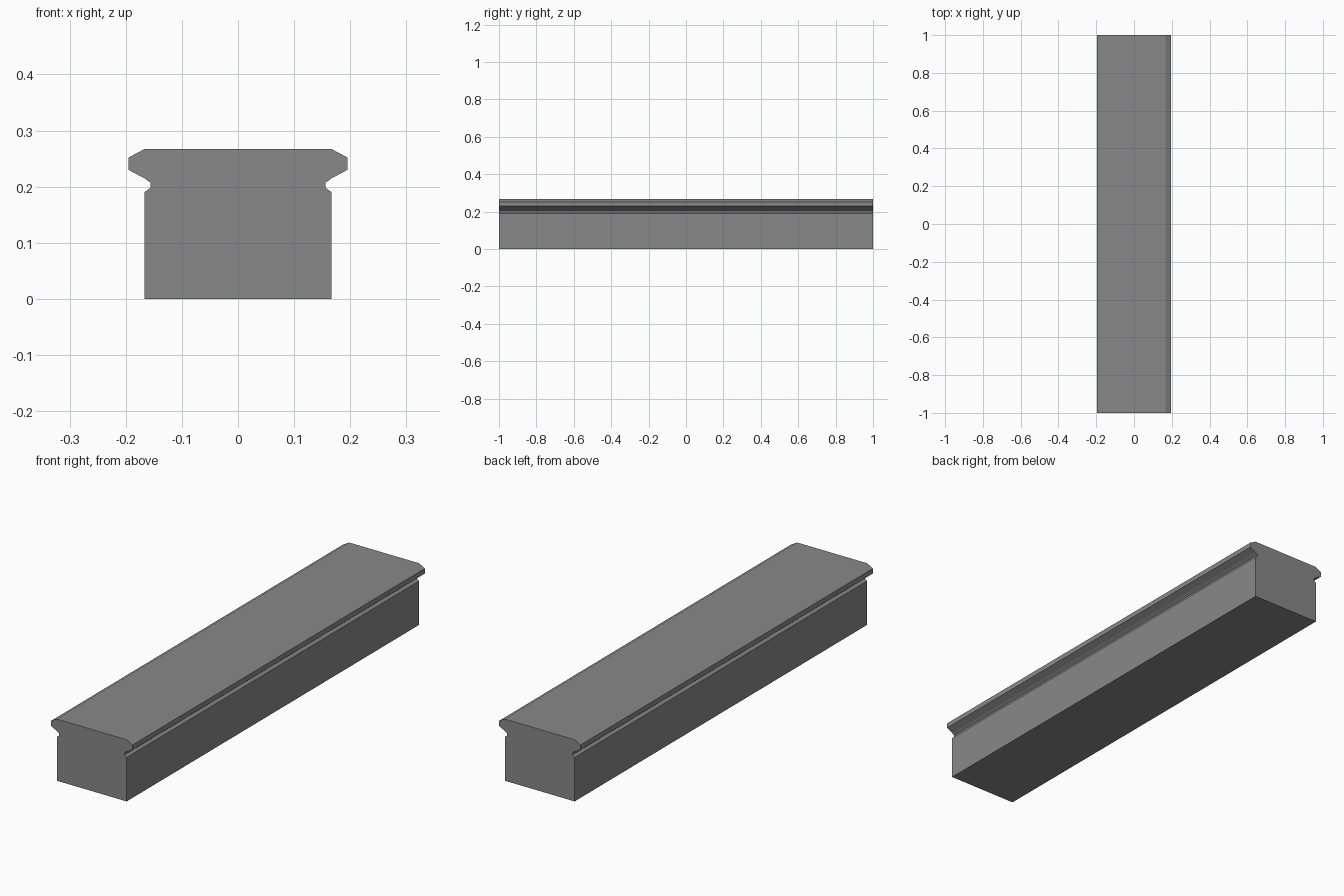
import bpy
import bmesh

cube = bpy.data.objects.get("Cube")
if cube:
    bpy.data.objects.remove(cube, do_unlink=True)

# Single flat grey
grey = bpy.data.materials.new("mid_grey")
grey.use_nodes = True
colour = (0.25, 0.25, 0.25, 1)
grey.diffuse_color = colour
grey.node_tree.nodes["Principled BSDF"].inputs["Base Color"].default_value = colour

# Right half of the cross-section, from base up: wall, groove, flared cap
half = [(0.167, 0), (0.167, 0.19), (0.156, 0.198), (0.156, 0.207),
        (0.167, 0.215), (0.195, 0.23), (0.195, 0.252), (0.167, 0.267)]
profile = half + [(-x, z) for x, z in reversed(half)]

# Extrude the mirrored profile along the full length
bm = bmesh.new()
end = bm.faces.new([bm.verts.new((x, -1, z)) for x, z in profile])
result = bmesh.ops.extrude_face_region(bm, geom=[end], use_keep_orig=True)
moved = [v for v in result["geom"] if isinstance(v, bmesh.types.BMVert)]
bmesh.ops.translate(bm, verts=moved, vec=(0, 2, 0))
bmesh.ops.recalc_face_normals(bm, faces=bm.faces)

mesh = bpy.data.meshes.new("coping_beam")
bm.to_mesh(mesh)
bm.free()
mesh.materials.append(grey)
beam = bpy.data.objects.new("coping_beam", mesh)
bpy.context.collection.objects.link(beam)
